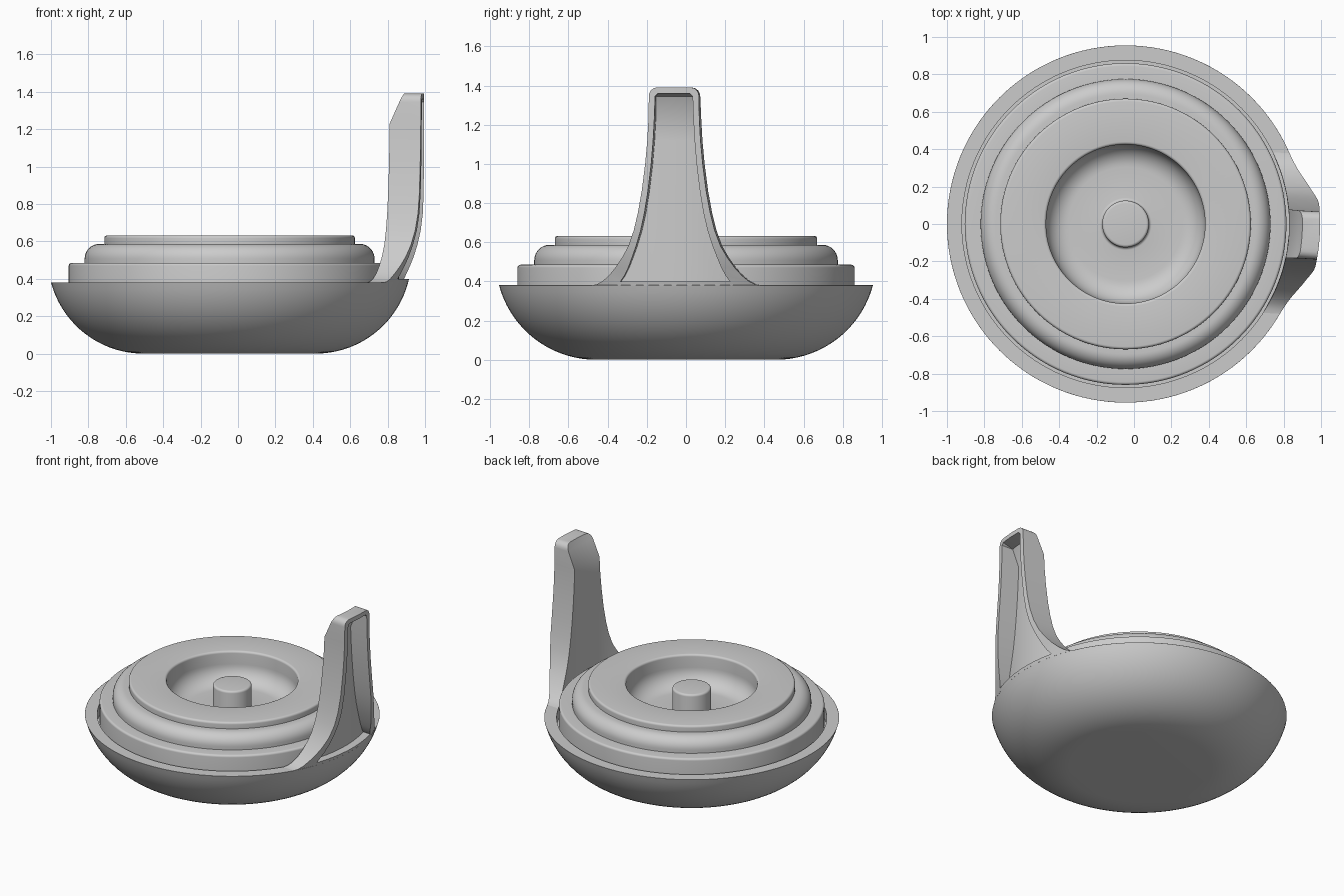
import bpy, bmesh, math
from mathutils import Matrix

if "Cube" in bpy.data.objects:
    bpy.data.objects.remove(bpy.data.objects["Cube"])

CENTRE_X = -0.045
grey = bpy.data.materials.new("plain grey")
grey.use_nodes = True
grey.diffuse_color = (0.6, 0.6, 0.6, 1)
grey.node_tree.nodes["Principled BSDF"].inputs["Base Color"].default_value = grey.diffuse_color


def finish(name, bm, angle=35):
    bmesh.ops.remove_doubles(bm, verts=bm.verts, dist=0.0004)
    bmesh.ops.recalc_face_normals(bm, faces=bm.faces)
    mesh = bpy.data.meshes.new(name)
    bm.to_mesh(mesh)
    bm.free()
    mesh.materials.append(grey)
    obj = bpy.data.objects.new(name, mesh)
    bpy.context.collection.objects.link(obj)
    obj.location.x = CENTRE_X
    bpy.ops.object.select_all(action="DESELECT")
    obj.select_set(True)
    bpy.context.view_layer.objects.active = obj
    bpy.ops.object.shade_smooth_by_angle(angle=math.radians(angle))
    return obj


def arc(r, z, radius, start, end, steps=5):
    """Profile points on an arc, angles in degrees."""
    angles = [math.radians(start + (end - start) * i / steps) for i in range(steps + 1)]
    return [(r + radius * math.cos(a), z + radius * math.sin(a)) for a in angles]


def lathe(name, profile, segments=128):
    bm = bmesh.new()
    verts = [bm.verts.new((r, 0, z)) for r, z in profile]
    edges = [bm.edges.new(pair) for pair in zip(verts, verts[1:])]
    bmesh.ops.spin(bm, geom=verts + edges, cent=(0, 0, 0), axis=(0, 0, 1),
                   angle=math.tau, steps=segments, use_merge=True)
    return finish(name, bm)


# Rounded base bowl with a flat rim and a shallow seat for the lid
lathe("base_bowl", [(0, 0)] + arc(0.46, 0.512, 0.512, -90, -14.9, 18)
      + [(0.955, 0.38), (0.875, 0.38), (0.875, 0.3), (0, 0.3)])

# Stepped lid with a round well and a central peg
lathe("stepped_lid", [(0, 0.3), (0.86, 0.3)]
      + arc(0.845, 0.47, 0.015, 0, 90)
      + [(0.775, 0.485)]
      + arc(0.695, 0.507, 0.08, 0, 90, 10)
      + [(0.67, 0.587)]
      + arc(0.655, 0.617, 0.015, 0, 90)
      + arc(0.44, 0.617, 0.015, 90, 180)
      + arc(0.305, 0.54, 0.12, 0, -90, 10)
      + arc(0.14, 0.435, 0.015, 270, 180)
      + arc(0.11, 0.585, 0.015, 0, 90)
      + [(0, 0.6)])

# Upright handle rows: height, half width, recess half width, outer radius
rows = [
    (0.38, 0.43, 0.29, 0.955), (0.385, 0.405, 0.285, 0.956),
    (0.40, 0.375, 0.28, 0.96), (0.43, 0.34, 0.258, 0.968),
    (0.47, 0.305, 0.238, 0.982), (0.52, 0.27, 0.218, 0.998),
    (0.58, 0.236, 0.196, 1.013), (0.66, 0.207, 0.171, 1.028),
    (0.75, 0.185, 0.151, 1.037), (0.86, 0.165, 0.133, 1.04),
    (1.0, 0.147, 0.116, 1.04), (1.12, 0.136, 0.106, 1.04),
    (1.23, 0.13, 0.1, 1.04), (1.345, 0.128, 0.096, 1.04),
    (1.36, 0.126, 0.082, 1.04), (1.375, 0.118, 0.08, 1.04),
    (1.386, 0.104, 0.08, 1.04), (1.39, 0.088, 0.08, 1.04),
]
WALL = 0.03
RECESS_LOW, RECESS_HIGH, BEND = 0.40, 0.36 + 1, 1.23


def section(row, hollow):
    z, half, slot, outer = row
    inner = 0.875 + max(0, z - BEND) * 0.44
    floor = inner + WALL if hollow else outer
    steps = [i / 4 - 1 for i in range(9)]
    loop = [(half * t, inner) for t in steps]
    loop += [(half, outer), (slot, outer)]
    loop += [(-slot * t, floor) for t in steps]
    loop += [(-slot, outer), (-half, outer)]
    return [(math.sqrt(r * r - y * y), y, z) for y, r in loop]


sections = []
for row in rows:
    inside = RECESS_LOW <= row[0] <= RECESS_HIGH
    # Doubled rows close the recess with flat ledges
    if row[0] == RECESS_LOW:
        sections.append(section(row, False))
    sections.append(section(row, inside))
    if row[0] == RECESS_HIGH:
        sections.append(section(row, False))

bm = bmesh.new()
loops = [[bm.verts.new(p) for p in s] for s in sections]
count = len(loops[0])
for low, high in zip(loops, loops[1:]):
    for i in range(count):
        j = (i + 1) % count
        bm.faces.new((low[i], low[j], high[j], high[i]))
bm.faces.new(loops[0])
bm.faces.new(loops[-1])
bmesh.ops.rotate(bm, verts=bm.verts, cent=(0, 0, 0), matrix=Matrix.Rotation(-0.06, 3, "Z"))
bmesh.ops.dissolve_degenerate(bm, dist=0.0004, edges=bm.edges)
finish("upright_handle", bm, 30)
